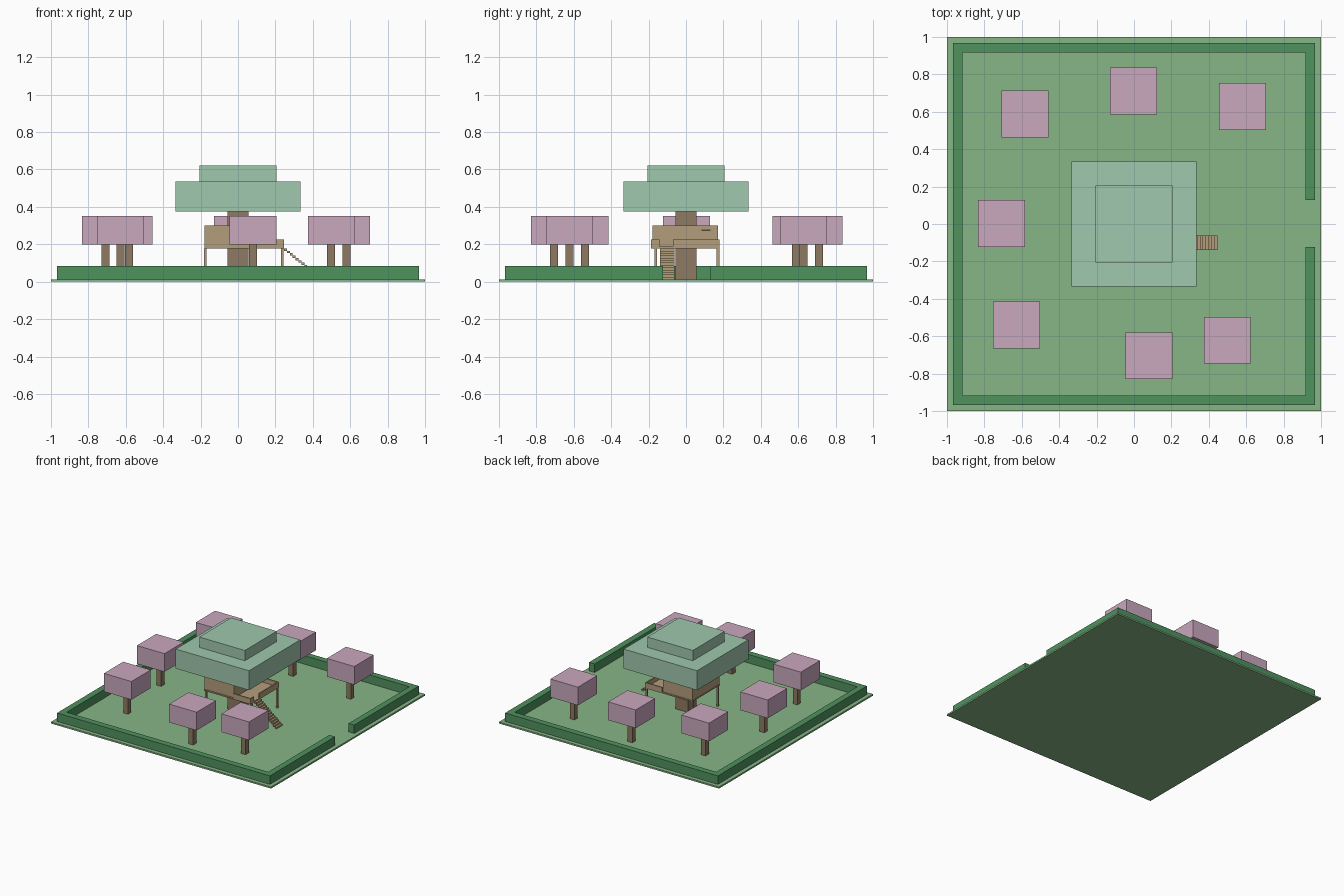
import bpy
import bmesh
from mathutils import Matrix, Vector

cube = bpy.data.objects.get("Cube")
if cube:
    bpy.data.objects.remove(cube, do_unlink=True)


def material(name, rgb):
    def linear(v):
        v /= 255
        return v / 12.92 if v <= 0.04045 else ((v + 0.055) / 1.055) ** 2.4
    color = [linear(v) for v in rgb] + [1]
    mat = bpy.data.materials.new(name)
    mat.use_nodes = True
    mat.diffuse_color = color
    mat.node_tree.nodes["Principled BSDF"].inputs["Base Color"].default_value = color
    return mat


GRASS = material("grass green", (135, 182, 134))
HEDGE = material("hedge green", (80, 146, 95))
MINT = material("mint leaves", (160, 200, 174))
PINK = material("pink blossom", (202, 168, 190))
BARK = material("bark brown", (143, 122, 98))
PLANK = material("plank tan", (180, 158, 124))
DARK = material("dark opening", (85, 70, 55))


def boxes(name, mat, spans):
    """One object made of boxes, each given as ((x0, x1), (y0, y1), (z0, z1))."""
    bm = bmesh.new()
    for span in spans:
        center = Vector([(a + b) / 2 for a, b in span])
        size = Vector([b - a for a, b in span])
        bmesh.ops.create_cube(bm, size=1, matrix=Matrix.LocRotScale(center, None, size))
    mesh = bpy.data.meshes.new(name)
    bm.to_mesh(mesh)
    bm.free()
    mesh.materials.append(mat)
    obj = bpy.data.objects.new(name, mesh)
    bpy.context.collection.objects.link(obj)
    return obj


def around(c, half):
    return (c - half, c + half)


# Lawn and the hedge around it, with an entrance on the +x side
TOP = 0.013
boxes("lawn", GRASS, [((-1, 1), (-1, 1), (0, TOP))])
OUT, IN = 0.967, 0.916
hz = (TOP, 0.083)
boxes("hedge", HEDGE, [
    ((-OUT, OUT), (-OUT, -IN), hz),
    ((-OUT, OUT), (IN, OUT), hz),
    ((-OUT, -IN), (-IN, IN), hz),
    ((IN, OUT), (-IN, -0.122), hz),
    ((IN, OUT), (0.128, IN), hz),
])

# Blossom trees
spots = [(-0.583, 0.588), (-0.003, 0.711), (0.58, 0.628), (-0.708, 0.003),
         (-0.628, -0.54), (0.08, -0.705), (0.498, -0.622)]
for i, (x, y) in enumerate(spots, 1):
    boxes(f"blossom_trunk_{i}", BARK, [(around(x, 0.021), around(y, 0.021), (TOP, 0.2))])
    boxes(f"blossom_crown_{i}", PINK, [(around(x, 0.125), around(y, 0.125), (0.2, 0.35))])

# Great tree in the middle
boxes("great_trunk", BARK, [(around(0, 0.057), around(0, 0.057), (TOP, 0.375))])
boxes("great_crown_lower", MINT, [(around(0, 0.333), around(0, 0.333), (0.375, 0.535))])
boxes("great_crown_upper", MINT, [(around(0, 0.207), around(0, 0.207), (0.535, 0.62))])

# Tree house with a deck in front of it
FLOOR, DECK_END, HOUSE_END = 0.178, 0.246, 0.09
boxes("tree_house", PLANK, [((-0.178, HOUSE_END), (-0.178, 0.172), (FLOOR, 0.3))])
boxes("deck", PLANK, [((-0.18, DECK_END), (-0.186, 0.18), (FLOOR, FLOOR + 0.01))])
boxes("window_slot", DARK, [((HOUSE_END, HOUSE_END + 0.004), (0.083, 0.13), (0.27, 0.278))])

# Parapet around the deck, open at the stairs
rz = (FLOOR, 0.225)
W = 0.01
boxes("deck_railing", PLANK, [
    ((HOUSE_END, DECK_END), (-0.186, -0.186 + W), rz),
    ((HOUSE_END, DECK_END), (0.18 - W, 0.18), rz),
    ((DECK_END - W, DECK_END), (-0.186 + W, -0.143), rz),
    ((DECK_END - W, DECK_END), (-0.07, 0.18 - W), rz),
])

# Support posts
boxes("deck_posts", PLANK, [
    (around(x, 0.007), around(y, 0.007), (TOP, FLOOR))
    for x in (-0.175, 0.237) for y in (-0.162, 0.171)])

# Stairs going down toward the entrance
STEPS = 13
run, rise = (0.447 - DECK_END) / STEPS, (FLOOR - TOP) / STEPS
boxes("stairs", PLANK, [
    ((DECK_END + i * run, DECK_END + (i + 1) * run), (-0.138, -0.062),
     (FLOOR - (i + 1) * rise, FLOOR - i * rise))
    for i in range(STEPS)])
